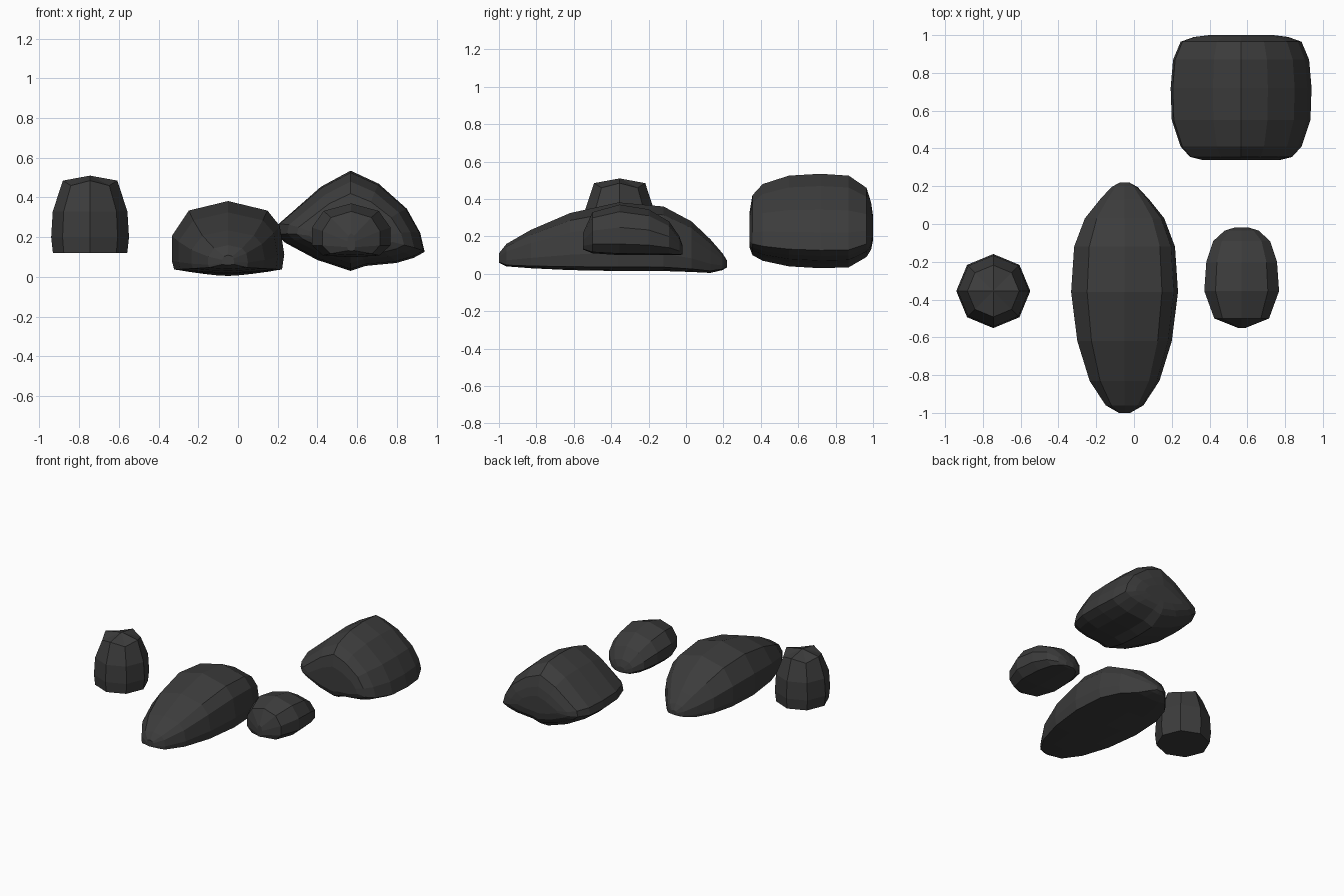
import bpy, bmesh, math

mat = bpy.data.materials.new("dark_stone")
mat.diffuse_color = (0.045, 0.045, 0.045, 1)


def skin(name, rings):
    """Bridge equal-length rings, cap both ends, flat shade."""
    bm = bmesh.new()
    vr = [[bm.verts.new(p) for p in r] for r in rings]
    n = len(rings[0])
    for a, b in zip(vr, vr[1:]):
        for i in range(n):
            j = (i + 1) % n
            bm.faces.new((a[i], a[j], b[j], b[i]))
    bm.faces.new(vr[0][::-1])
    bm.faces.new(vr[-1])
    bmesh.ops.remove_doubles(bm, verts=bm.verts, dist=1e-4)
    bmesh.ops.recalc_face_normals(bm, faces=bm.faces)
    me = bpy.data.meshes.new(name)
    bm.to_mesh(me)
    bm.free()
    me.materials.append(mat)
    ob = bpy.data.objects.new(name, me)
    bpy.context.collection.objects.link(ob)
    return ob


def boulder(name, cx, section, stations):
    """Sweep a cross-section (u -1..1, v 0..1) along y: (y, half width, z low, z high)."""
    skin(name, [[(cx + u * w, y, lo + v * (hi - lo)) for u, v in section]
                for y, w, lo, hi in stations])


# Long flat boulder in the middle
boulder("long_rock", -0.05,
        [(-.96, .06), (-1, .18), (-1, .52), (-.7, .87), (0, 1), (.7, .87),
         (.92, .66), (1, .27), (.96, .06), (.45, .02), (0, 0), (-.5, .02)],
        [(-1, .03, .06, .11), (-.96, .10, .04, .16), (-.83, .185, .03, .235),
         (-.62, .25, .02, .325), (-.36, .283, .015, .382), (-.12, .267, .015, .36),
         (.03, .21, .01, .28), (.13, .13, .005, .185), (.195, .07, .02, .11),
         (.22, .025, .035, .07)])

# Small oval boulder on the right
boulder("small_oval_rock", 0.57,
        [(-.72, .03), (-1, .22), (-1, .55), (-.7, .86), (0, 1), (.7, .86),
         (1, .55), (1, .22), (.72, .03), (0, 0)],
        [(-.55, .02, .13, .22), (-.5, .145, .11, .33), (-.355, .198, .10, .37),
         (-.2, .187, .10, .345), (-.09, .15, .10, .28), (-.035, .09, .10, .20),
         (-.018, .035, .105, .15)])

# Large ridged boulder at the back
boulder("ridged_rock", 0.567,
        [(-.88, .28), (-1, .36), (-.97, .47), (-.4, .84), (0, 1), (.38, .87),
         (.76, .62), (.94, .38), (1, .19), (.85, .13), (.62, .08), (.2, .05),
         (0, 0), (-.45, .11)],
        [(.34, .21, .14, .33), (.355, .27, .10, .42), (.41, .32, .07, .48),
         (.55, .367, .04, .525), (.72, .373, .03, .535), (.87, .36, .035, .525),
         (.965, .32, .09, .46), (.99, .25, .13, .38), (1, .17, .18, .31)])

# Small upright domed stone on the left
dome = [(.12, .187), (.20, .196), (.33, .188), (.46, .137), (.51, .001)]
skin("small_upright_rock",
     [[(-.745 + r * math.cos(i * math.pi / 4), -.355 + r * math.sin(i * math.pi / 4),
        z + (.025 if k == 3 and i % 2 == 0 else 0)) for i in range(8)]
      for k, (z, r) in enumerate(dome)])
